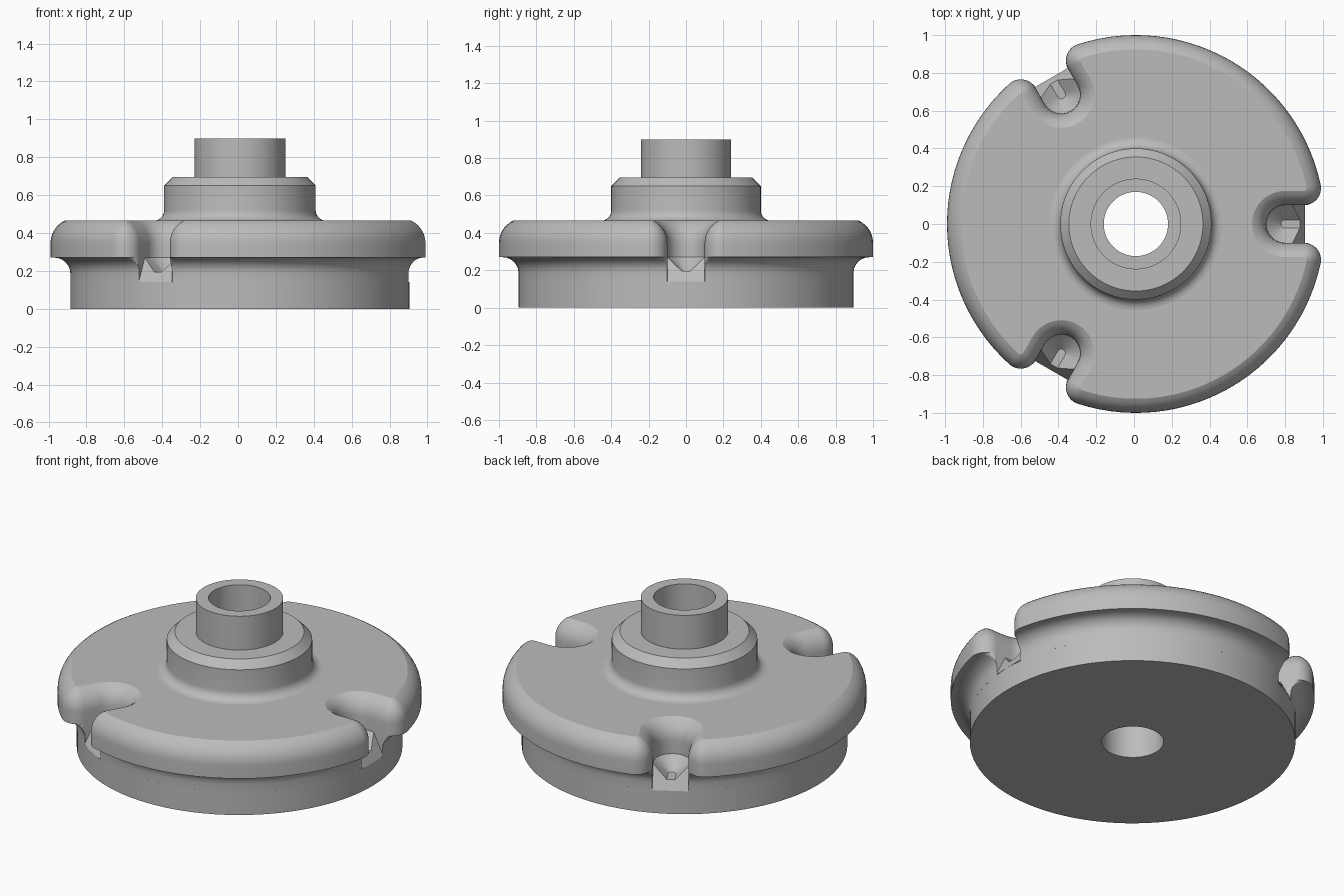
import bpy, bmesh
from math import sin, cos, pi, radians, atan2, sqrt

cube = bpy.data.objects.get("Cube")
if cube:
    bpy.data.objects.remove(cube)

AXIS_X = 0.01      # the notches leave the axis slightly off centre
SEGMENTS = 96
SLOT_X = 0.79      # centre of each slot's round end
SLOT_W = 0.10      # slot half width

grey = bpy.data.materials.new("plain grey")
grey.use_nodes = True
colour = (0.5, 0.5, 0.5, 1)
grey.diffuse_color = colour
grey.node_tree.nodes["Principled BSDF"].inputs["Base Color"].default_value = colour


def finish(bm, name, recalc=True):
    bmesh.ops.remove_doubles(bm, verts=bm.verts, dist=1e-5)
    if recalc:
        bmesh.ops.recalc_face_normals(bm, faces=bm.faces)
    mesh = bpy.data.meshes.new(name)
    bm.to_mesh(mesh)
    bm.free()
    obj = bpy.data.objects.new(name, mesh)
    obj.location.x = AXIS_X
    mesh.materials.append(grey)
    bpy.context.collection.objects.link(obj)
    bpy.ops.object.select_all(action="DESELECT")
    obj.select_set(True)
    bpy.context.view_layer.objects.active = obj
    bpy.ops.object.shade_smooth_by_angle(angle=radians(20))
    return obj


def ring(bm, points, z):
    return [bm.verts.new((x, y, z)) for x, y in points]


def bridge(bm, a, b, closed=True):
    n = len(a)
    for i in range(n if closed else n - 1):
        j = (i + 1) % n
        bm.faces.new((a[i], a[j], b[j], b[i]))


def arc(cx, cy, r, start, end, steps):
    return [(cx + r * cos(start + (end - start) * i / steps),
             cy + r * sin(start + (end - start) * i / steps)) for i in range(steps + 1)]


def circle(r):
    return arc(0, 0, r, 0, 2 * pi, SEGMENTS)[:-1]


def outline(radius, width, fillet):
    """Round plan with three U-shaped slots and rounded mouth corners."""
    cy = width + fillet
    cx = sqrt((radius - fillet) ** 2 - cy ** 2)
    phi = atan2(cy, cx)
    half = arc(SLOT_X, 0, width, pi, pi / 2, 10)
    half += arc(cx, cy, fillet, -pi / 2, phi, 12)
    half += arc(0, 0, radius, phi, pi / 3, 14)[1:]
    sector = [(x, -y) for x, y in reversed(half[1:-1])] + half
    points = []
    for k in range(3):
        c, s = cos(2 * pi * k / 3), sin(2 * pi * k / 3)
        points += [(x * c - y * s, x * s + y * c) for x, y in sector]
    return points


# Hub, bore and base drum: one turned profile
profile = [(0.40 + 0.055 * (1 - cos(t)), 0.52 - 0.055 * sin(t))
           for t in [pi / 2 * (1 - i / 6) for i in range(7)]]
rim_of_hub = profile[0][0]
profile += [(0.40, 0.65), (0.355, 0.695), (0.24, 0.695), (0.24, 0.9),
            (0.17, 0.9), (0.17, 0), (0.895, 0), (0.895, 0.14), (0.5, 0.14)]
bm = bmesh.new()
rings = [ring(bm, circle(r), z) for r, z in profile]
for a, b in zip(rings, rings[1:]):
    bridge(bm, b, a)
finish(bm, "hub_and_base", recalc=False)

# Notched flange: cove below, rounded rim above
sections = [(outline(0.895, SLOT_W, 0.002), 0.14)]
for i in range(7):
    t = pi / 2 * i / 6
    r = 0.895 + 0.085 * (1 - cos(t))
    sections.append((outline(r, SLOT_W, max(0.002, r - 0.91)), 0.185 + 0.085 * sin(t)))
sections.append((outline(1, SLOT_W, 0.09), 0.27))
for i in range(8):
    t = radians(65) * i / 7
    d = 0.13 * (1 - cos(t))
    sections.append((outline(1 - d, SLOT_W + d, 0.09 - d), 0.347 + 0.118 * sin(t) / sin(radians(65))))
bm = bmesh.new()
rings = [ring(bm, pts, z) for pts, z in sections]
for a, b in zip(rings, rings[1:]):
    bridge(bm, a, b)
inner = ring(bm, circle(rim_of_hub), 0.465)
edges = []
for loop in (rings[-1], inner):
    for i, v in enumerate(loop):
        w = loop[(i + 1) % len(loop)]
        edges.append(bm.edges.get((v, w)) or bm.edges.new((v, w)))
fill = bmesh.ops.triangle_fill(bm, edges=edges, use_beauty=True)
for f in fill["geom"]:
    if isinstance(f, bmesh.types.BMFace):
        f.normal_update()
        if f.normal.z < 0:
            f.normal_flip()
finish(bm, "notched_flange", recalc=False)


# Tapered pocket at the bottom of each slot, with a sloping front face
def face_x(z):
    return 0.895 - 0.5 * (z - 0.14)


def pocket_line(width, z):
    end = face_x(z)
    return [(end, -width)] + arc(SLOT_X, 0, width, -pi / 2, -3 * pi / 2, 12) + [(end, width)]


for k in range(3):
    bm = bmesh.new()
    upper = ring(bm, pocket_line(SLOT_W, 0.27), 0.27)
    lower = ring(bm, pocket_line(0.022, 0.195), 0.195)
    foot = ring(bm, [(face_x(0.14), -SLOT_W), (face_x(0.14), SLOT_W)], 0.14)
    bridge(bm, lower, upper, closed=False)
    bm.faces.new(reversed(lower))
    bm.faces.new((foot[0], foot[1], upper[-1], lower[-1], lower[0], upper[0]))
    bmesh.ops.recalc_face_normals(bm, faces=bm.faces)
    floor = min(bm.faces, key=lambda f: abs(f.calc_center_median().z - 0.195))
    if floor.normal.z < 0:
        bmesh.ops.reverse_faces(bm, faces=bm.faces)
    pocket = finish(bm, "slot_pocket_%d" % (k + 1), recalc=False)
    pocket.rotation_euler.z = 2 * pi * k / 3
